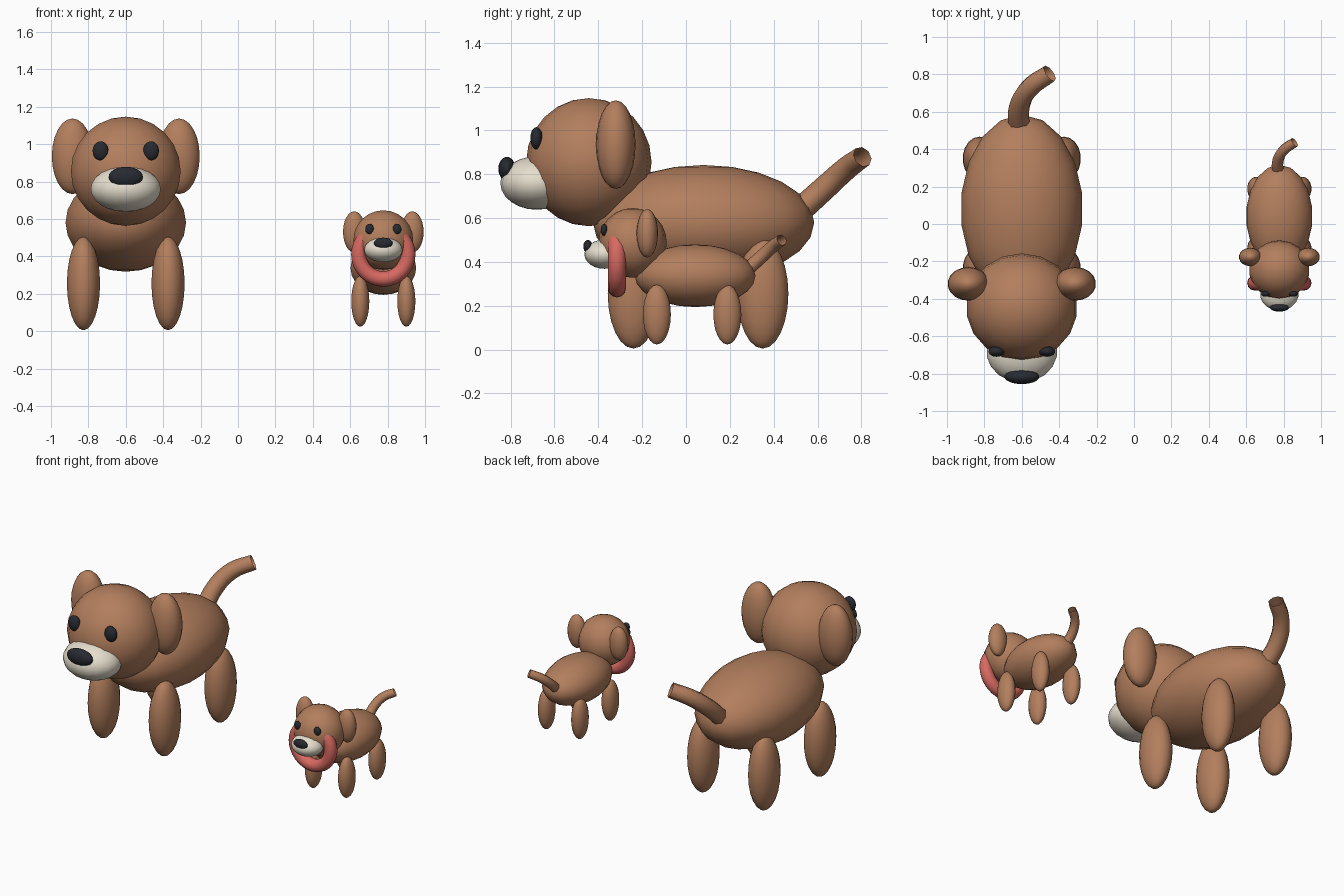
import bpy

if "Cube" in bpy.data.objects:
    bpy.data.objects.remove(bpy.data.objects["Cube"])


def material(name, rgb):
    m = bpy.data.materials.new(name)
    m.diffuse_color = (*rgb, 1)
    m.use_nodes = True
    m.node_tree.nodes["Principled BSDF"].inputs["Base Color"].default_value = m.diffuse_color
    return m


FUR = material("brown_fur", (0.45, 0.21, 0.11))
CREAM = material("cream", (0.80, 0.74, 0.62))
DARK = material("dark", (0.02, 0.023, 0.03))
RED = material("red", (0.68, 0.14, 0.12))


def smooth(ob, name, mat):
    ob.name = name
    ob.data.materials.append(mat)
    bpy.ops.object.shade_smooth()
    return ob


def build_dog(prefix, origin, s):
    def place(p):
        return tuple(o + s * c for o, c in zip(origin, p))

    def ball(part, loc, radii, mat):
        bpy.ops.mesh.primitive_uv_sphere_add(segments=18, ring_count=12, location=place(loc))
        ob = bpy.context.object
        ob.scale = [s * r for r in radii]
        smooth(ob, f"{prefix}_{part}", mat)

    # Body, head and face
    ball("body", (0, 0.08, 0.58), (0.327, 0.505, 0.262), FUR)
    ball("head", (0, -0.443, 0.855), (0.298, 0.286, 0.292), FUR)
    ball("muzzle", (0, -0.68, 0.76), (0.19, 0.167, 0.122), CREAM)
    ball("nose", (0, -0.817, 0.825), (0.093, 0.039, 0.054), DARK)

    # Paired parts
    for side, x in (("left", 1), ("right", -1)):
        ball(f"{side}_ear", (x * 0.285, -0.32, 0.935), (0.112, 0.09, 0.202), FUR)
        ball(f"{side}_eye", (x * 0.135, -0.682, 0.964), (0.043, 0.028, 0.051), DARK)
        ball(f"{side}_front_leg", (x * 0.226, -0.24, 0.255), (0.09, 0.117, 0.25), FUR)
        ball(f"{side}_back_leg", (x * 0.226, 0.35, 0.255), (0.09, 0.117, 0.25), FUR)

    # Curved tail, open at the tip
    curve = bpy.data.curves.new(f"{prefix}_tail", "CURVE")
    curve.dimensions = "3D"
    curve.bevel_depth = 0.053 * s
    curve.bevel_resolution = 2
    curve.resolution_u = 6
    points = [(-0.01, 0.48, 0.60), (-0.012, 0.63, 0.735), (0.045, 0.73, 0.825), (0.15, 0.805, 0.88)]
    spline = curve.splines.new("BEZIER")
    spline.bezier_points.add(len(points) - 1)
    for bp, p, r in zip(spline.bezier_points, points, (1.1, 1.05, 1.0, 0.92)):
        bp.co = place(p)
        bp.radius = r
        bp.handle_left_type = bp.handle_right_type = "AUTO"
    tail = bpy.data.objects.new(f"{prefix}_tail", curve)
    bpy.context.collection.objects.link(tail)
    curve.materials.append(FUR)


build_dog("large_dog", (-0.6, 0, 0), 1.0)
build_dog("small_dog", (0.777, -0.002, 0.021), 0.545)

# Collar on the small dog
bpy.ops.mesh.primitive_torus_add(major_segments=32, minor_segments=12, major_radius=0.131,
                                 minor_radius=0.041, location=(0.777, -0.315, 0.41),
                                 rotation=(1.5708, 0, 0))
smooth(bpy.context.object, "collar", RED)
